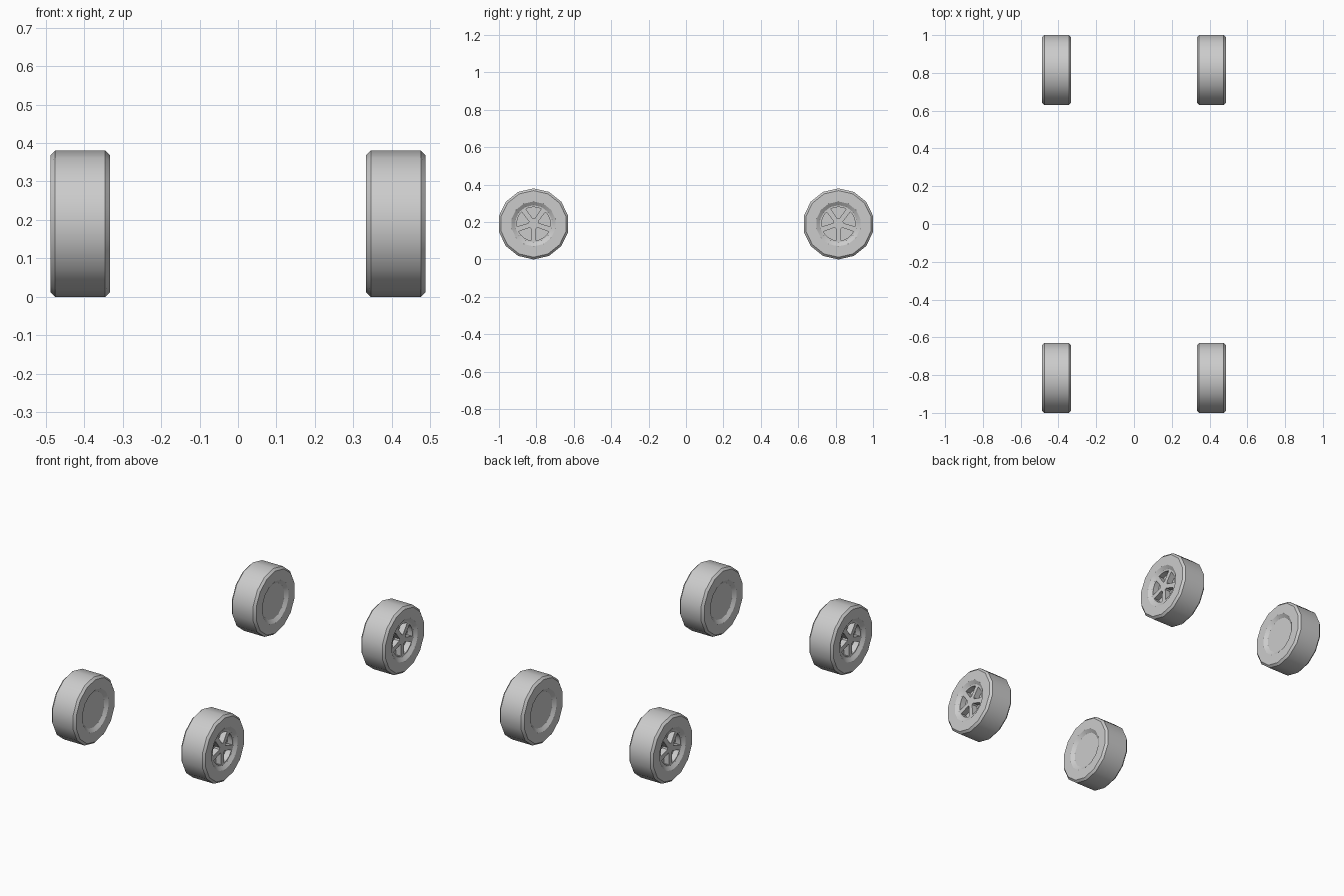
import bpy, bmesh
from math import sin, cos, pi, radians
from mathutils import Vector, Matrix

cube = bpy.data.objects.get("Cube")
if cube:
    bpy.data.objects.remove(cube)

SIDES = 14
RADIUS = 0.19
HALF = 0.077       # half the tyre width
RIM_R = 0.1
RIM_HALF = 0.063   # half the rim thickness, recessed on both sides

grey = bpy.data.materials.new("plain grey")
grey.use_nodes = True
colour = (0.6, 0.6, 0.6, 1)
grey.diffuse_color = colour
grey.node_tree.nodes["Principled BSDF"].inputs["Base Color"].default_value = colour


def make_object(name, bm):
    bmesh.ops.recalc_face_normals(bm, faces=bm.faces)
    mesh = bpy.data.meshes.new(name)
    bm.to_mesh(mesh)
    bm.free()
    mesh.materials.append(grey)
    obj = bpy.data.objects.new(name, mesh)
    bpy.context.collection.objects.link(obj)
    return obj


def lathe(name, profile, closed=False):
    """Spin (x, radius) points around the x axis."""
    bm = bmesh.new()
    verts = [bm.verts.new((x, 0, r)) for x, r in profile]
    edges = [bm.edges.new(pair) for pair in zip(verts, verts[1:])]
    if closed:
        edges.append(bm.edges.new((verts[-1], verts[0])))
    bmesh.ops.spin(bm, geom=verts + edges, cent=(0, 0, 0), axis=(1, 0, 0),
                   angle=2 * pi, steps=SIDES)
    bmesh.ops.remove_doubles(bm, verts=bm.verts, dist=0.0001)
    return make_object(name, bm)


def window_cutter():
    """Five wedge prisms that leave straight spokes between them."""
    bm = bmesh.new()
    outline = [(0.005, 0.028)]
    outline += [(0.09 * sin(radians(a)), 0.09 * cos(radians(a))) for a in (27, 15, 0, -15, -27)]
    outline += [(-0.005, 0.028)]
    for i in range(5):
        turn = Matrix.Rotation(i * 2 * pi / 5, 3, 'X')
        face = bm.faces.new([bm.verts.new(turn @ Vector((0.03, y, z))) for y, z in outline])
        new = bmesh.ops.extrude_face_region(bm, geom=[face])["geom"]
        bmesh.ops.translate(bm, vec=(0.06, 0, 0),
                            verts=[v for v in new if isinstance(v, bmesh.types.BMVert)])
    return make_object("window_cutter", bm)


# Tyre with chamfered shoulders and dished sidewalls
half_profile = [(HALF - 0.012, RADIUS), (HALF, RADIUS - 0.012), (HALF, 0.12), (RIM_HALF, RIM_R)]
tyre = lathe("tyre", [(-x, r) for x, r in reversed(half_profile)] + half_profile, closed=True)

# Rim disc, spoked on its outer face and plain on the inner one
rim = lathe("rim", [(-RIM_HALF, 0), (-RIM_HALF, RIM_R), (RIM_HALF, RIM_R), (RIM_HALF, 0)])
cutter = window_cutter()
cut = rim.modifiers.new("windows", 'BOOLEAN')
cut.operation = 'DIFFERENCE'
cut.solver = 'EXACT'
cut.object = cutter
bpy.context.view_layer.update()
cut_mesh = bpy.data.meshes.new_from_object(rim.evaluated_get(bpy.context.evaluated_depsgraph_get()))
rim.modifiers.clear()
rim.data = cut_mesh
bpy.data.objects.remove(cutter)

bpy.ops.object.select_all(action='DESELECT')
for part in (tyre, rim):
    part.select_set(True)
bpy.context.view_layer.objects.active = tyre
bpy.ops.object.shade_smooth_by_angle(angle=radians(30))

# Four wheels, spokes facing outwards
for end, y in (("front", -0.815), ("back", 0.815)):
    for side, x, turn in (("left", 0.41, 0), ("right", -0.41, pi)):
        for part in (tyre, rim):
            obj = bpy.data.objects.new(f"{end}_{side}_{part.name}", part.data)
            obj.location = (x, y, RADIUS)
            obj.rotation_euler.z = turn
            bpy.context.collection.objects.link(obj)
for part in (tyre, rim):
    bpy.data.objects.remove(part)
